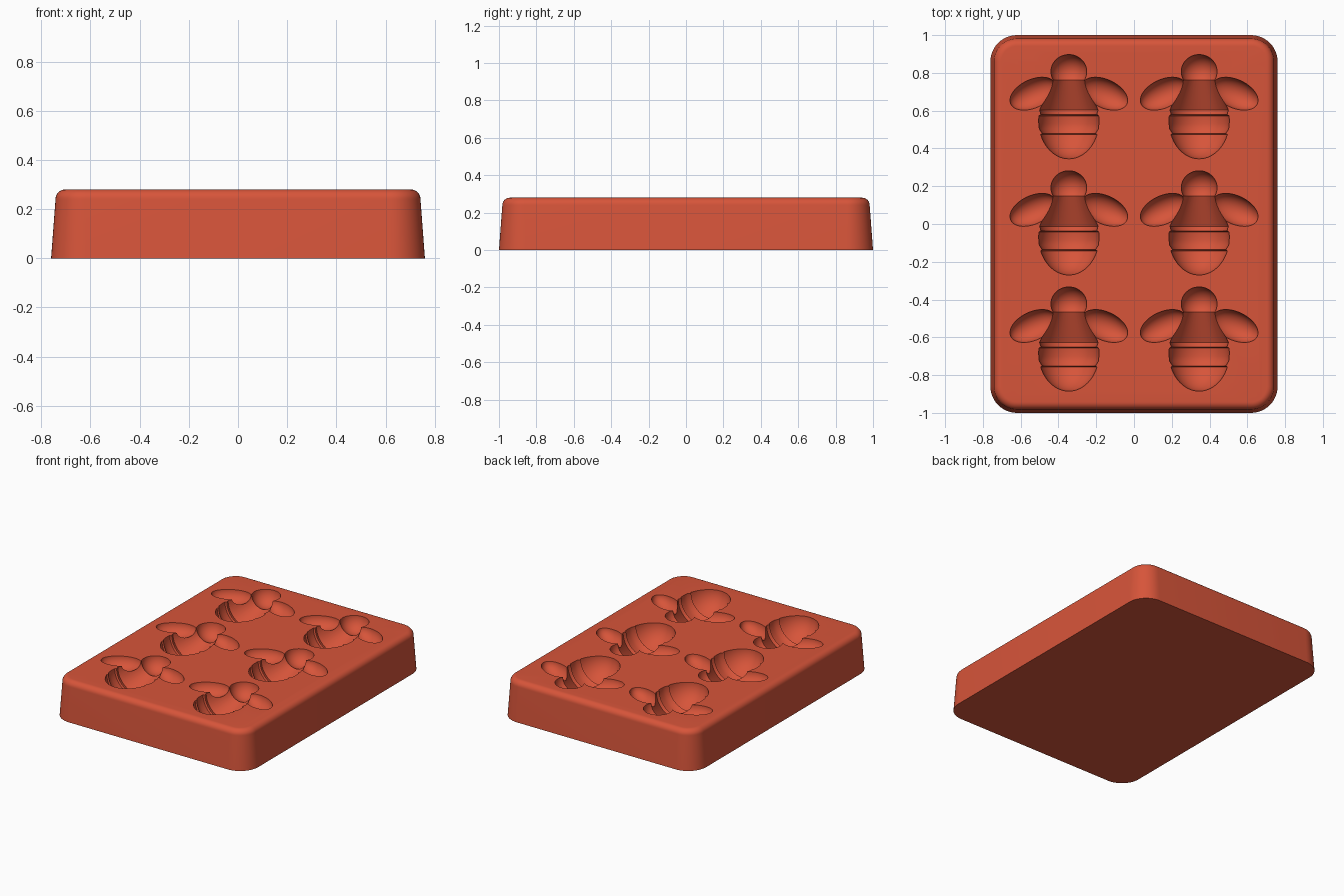
import bpy, bmesh, math
from mathutils import Matrix, Vector

cube = bpy.data.objects.get("Cube")
if cube:
    bpy.data.objects.remove(cube, do_unlink=True)

TOP = 0.28
FILLET = 0.04
CENTRES = [(x, y) for x in (-0.345, 0.345) for y in (-0.615, 0, 0.615)]

clay = bpy.data.materials.new("terracotta silicone")
clay.use_nodes = True
colour = (0.68, 0.09, 0.042, 1)
clay.diffuse_color = colour
clay.node_tree.nodes["Principled BSDF"].inputs["Base Color"].default_value = colour


def make_object(name, bm):
    bmesh.ops.recalc_face_normals(bm, faces=bm.faces)
    mesh = bpy.data.meshes.new(name)
    bm.to_mesh(mesh)
    bm.free()
    mesh.materials.append(clay)
    obj = bpy.data.objects.new(name, mesh)
    bpy.context.collection.objects.link(obj)
    return obj


def loft(bm, rings):
    """Skin closed rings of points and cap both ends."""
    loops = [[bm.verts.new(p) for p in ring] for ring in rings]
    for a, b in zip(loops, loops[1:]):
        for i in range(len(a)):
            j = (i + 1) % len(a)
            bm.faces.new((a[i], a[j], b[j], b[i]))
    bm.faces.new(loops[0])
    bm.faces.new(loops[-1])


def rounded_rectangle(inset, z, steps=12):
    hx, hy, r = 0.76 - inset, 1 - inset, 0.14 - inset
    points = []
    for quarter, (sx, sy) in enumerate(((1, 1), (-1, 1), (-1, -1), (1, -1))):
        for i in range(steps + 1):
            a = (quarter + i / steps) * math.pi / 2
            points.append((sx * (hx - r) + r * math.cos(a),
                           sy * (hy - r) + r * math.sin(a), z))
    return points


# Tapered block with a rounded top rim
bm = bmesh.new()
rings = [rounded_rectangle(0, 0)]
for i in range(9):
    a = i / 8 * math.pi / 2
    rings.append(rounded_rectangle(0.018 + FILLET * (1 - math.cos(a)),
                                   TOP - FILLET + FILLET * math.sin(a)))
loft(bm, rings)
mould = make_object("mould_block", bm)


def ellipsoid(bm, centre, radii, angle=0):
    matrix = (Matrix.Translation(centre) @ Matrix.Rotation(angle, 4, "Z")
              @ Matrix.Diagonal((*radii, 1)) @ Matrix.Rotation(math.pi / 2, 4, "X"))
    bmesh.ops.create_uvsphere(bm, u_segments=40, v_segments=24, radius=1, matrix=matrix)


def body_profile():
    """Radius along the body: straight shoulders, rounded tail, two stripe grooves."""
    def tail(y):
        return 0.16 * math.sqrt(max(0, 1 - ((y + 0.07) / 0.2) ** 2))
    points = [(0.155, 0.08), (-0.012, 0.155)]
    for start, end in ((-0.015, -0.036), (-0.112, -0.136)):
        points += [(start, tail(start)), (end, tail(end) - 0.01),
                   (end - 0.006, tail(end - 0.006))]
        if start > -0.1:
            points += [(y, tail(y)) for y in (-0.06, -0.085)]
    for i in range(1, 13):
        a = math.asin(0.36) + (math.pi / 2 - math.asin(0.36)) * i / 12
        y = -0.07 - 0.2 * math.sin(a)
        points.append((y, max(0.002, tail(y))))
    return points


# Cutters for the six bee-shaped cavities
bodies, heads, wings = bmesh.new(), bmesh.new(), bmesh.new()
z = TOP + 0.002
for cx, cy in CENTRES:
    loft(bodies, [[(cx + r * math.cos(a), cy + y, z + r * math.sin(a))
                   for a in (math.tau * (k + 0.5) / 48 for k in range(48))]
                  for y, r in body_profile()])
    ellipsoid(heads, (cx, cy + 0.192, z), (0.095, 0.09, 0.095))
    for side in (-1, 1):
        ellipsoid(wings, (cx + side * 0.19, cy + 0.075, z),
                  (0.13, 0.075, 0.075), -side * math.radians(25))

bpy.context.view_layer.objects.active = mould
mould.select_set(True)
for name, bm in (("body_cutter", bodies), ("head_cutter", heads), ("wing_cutter", wings)):
    cutter = make_object(name, bm)
    cutter.hide_render = True
    cut = mould.modifiers.new(name, "BOOLEAN")
    cut.operation = "DIFFERENCE"
    cut.solver = "EXACT"
    cut.object = cutter
    bpy.ops.object.modifier_apply(modifier=cut.name)
    bpy.data.objects.remove(cutter, do_unlink=True)

bpy.ops.object.shade_smooth_by_angle(angle=math.radians(30))
